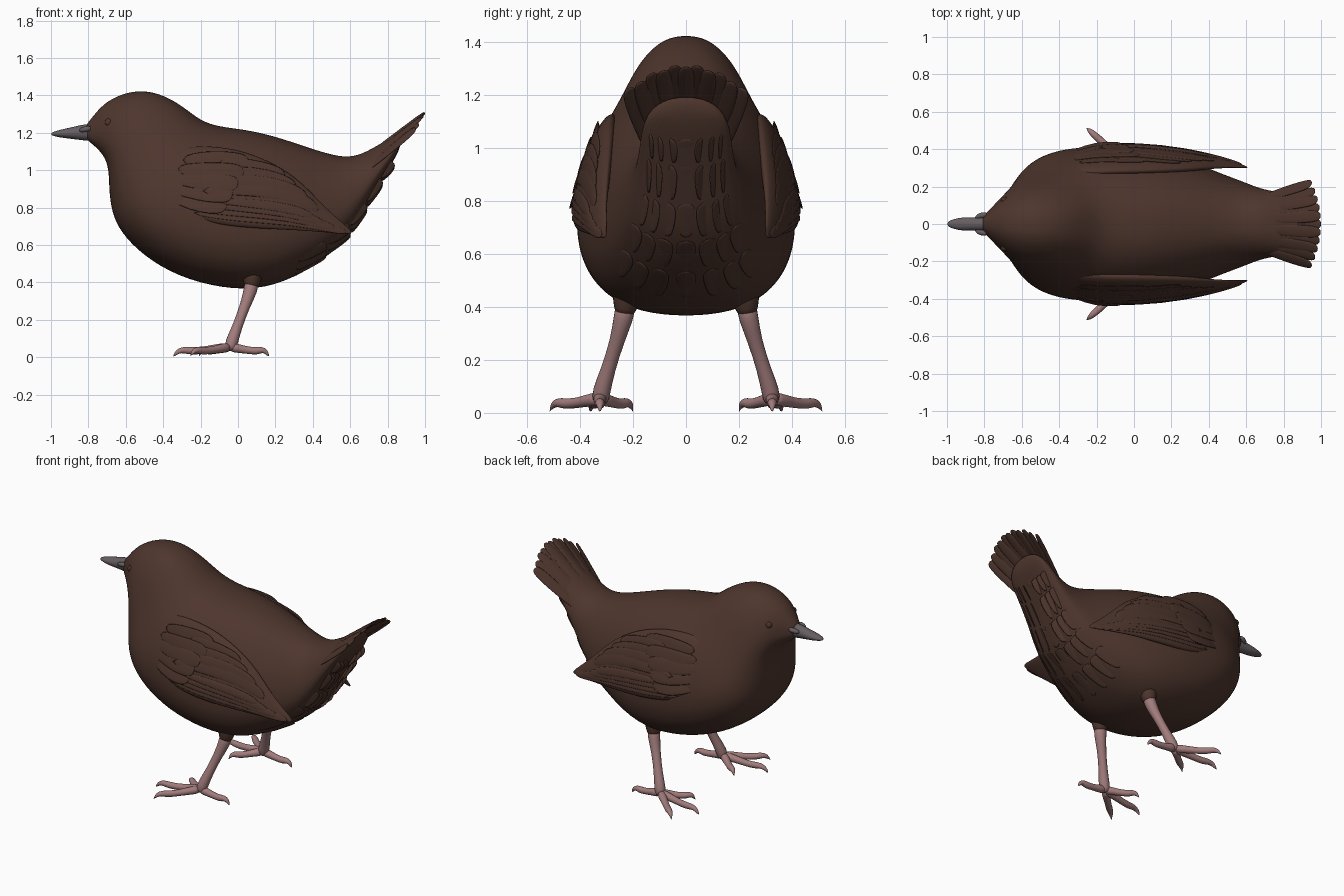
import bpy, bmesh, math
from mathutils import Vector as V

cube = bpy.data.objects.get("Cube")
if cube:
    bpy.data.objects.remove(cube)


def material(name, *rgb):
    m = bpy.data.materials.new(name)
    m.use_nodes = True
    m.diffuse_color = (*rgb, 1)
    bsdf = m.node_tree.nodes["Principled BSDF"]
    bsdf.inputs["Base Color"].default_value = (*rgb, 1)
    bsdf.inputs["Roughness"].default_value = 0.8
    return m


brown = material("dark brown plumage", 0.075, 0.036, 0.026)
grey = material("grey beak", 0.13, 0.11, 0.12)
pink = material("dusky pink skin", 0.36, 0.2, 0.2)


def section_point(ring, angle, pear=0.0, power=1.0):
    """Point on an oval section (centre, across, up).
    pear narrows its top, and a power under 1 squares it."""
    centre, across, up = ring
    c, s = (math.copysign(abs(f(angle)) ** power, f(angle)) for f in (math.cos, math.sin))
    return centre + across * c * (1 - pear * s) + up * s


def part(name, lofts, mat, sides=10, levels=1, **section):
    """One object made from capped lofts through cross-sections."""
    bm = bmesh.new()
    for rings in lofts:
        loops = [[bm.verts.new(section_point(r, math.tau * k / sides, **section))
                  for k in range(sides)] for r in rings]
        for a, b in zip(loops, loops[1:]):
            for k in range(sides):
                n = (k + 1) % sides
                bm.faces.new((a[k], a[n], b[n], b[k]))
        bm.faces.new(loops[0][::-1])
        bm.faces.new(loops[-1])
    bmesh.ops.recalc_face_normals(bm, faces=bm.faces)
    mesh = bpy.data.meshes.new(name)
    bm.to_mesh(mesh)
    bm.free()
    mesh.materials.append(mat)
    mesh.polygons.foreach_set("use_smooth", [True] * len(mesh.polygons))
    obj = bpy.data.objects.new(name, mesh)
    bpy.context.collection.objects.link(obj)
    sub = obj.modifiers.new("Smooth", "SUBSURF")
    sub.levels = sub.render_levels = levels


def upright(x0, z0, x1, z1, width):
    """Section spanning a top point and a bottom point in the side profile."""
    top, low = V((x0, 0, z0)), V((x1, 0, z1))
    return (top + low) / 2, V((0, width, 0)), (top - low) / 2


def tube(points, radii):
    rings = []
    pts = [V(p) for p in points]
    for i, p in enumerate(pts):
        d = (pts[min(i + 1, len(pts) - 1)] - pts[max(i - 1, 0)]).normalized()
        ref = V((0, 0, 1)) if abs(d.z) < 0.8 else V((1, 0, 0))
        u = d.cross(ref).normalized()
        rings.append((p, u * radii[i], u.cross(d) * radii[i]))
    return rings


def feather(path, width, normal, thick=0.008):
    """Flat blade with a rounded tip, along path(0) to path(1)."""
    normal = V(normal).normalized()
    side = (path(1) - path(0)).cross(normal).normalized()
    shape = ((0, 0.5), (0.3, 0.85), (0.65, 1), (0.9, 0.95), (0.98, 0.65), (1, 0.2))
    return [(path(t), side * width * w, normal * thick * (0.3 + 0.7 * w))
            for t, w in shape]


def straight(base, tip):
    return lambda t: V(base).lerp(V(tip), t)


# Body: tilted sections from the face to the base of the tail
plump = {"pear": 0.2, "power": 0.86}
profile = [
    (-.82, 1.235, -.81, 1.165, .035), (-.785, 1.275, -.78, 1.14, .065),
    (-.735, 1.34, -.74, 1.105, .11), (-.66, 1.395, -.705, 1.055, .16),
    (-.54, 1.431, -.69, .985, .206), (-.42, 1.415, -.69, .90, .242),
    (-.30, 1.35, -.68, .80, .285), (-.20, 1.265, -.65, .70, .345),
    (-.10, 1.235, -.55, .575, .39), (.02, 1.222, -.37, .45, .405),
    (.15, 1.197, -.15, .377, .40), (.28, 1.157, .09, .352, .37),
    (.40, 1.115, .30, .42, .315), (.50, 1.085, .47, .53, .258),
    (.58, 1.07, .60, .645, .218), (.66, 1.085, .68, .785, .185),
    (.74, 1.13, .76, .93, .17), (.82, 1.175, .82, 1.03, .16),
    (.88, 1.205, .87, 1.12, .12)]
body = [upright(*row) for row in profile]
part("body", [body], brown, sides=28, levels=2, **plump)

# Overlapping small feathers under the rump and tail
coverts = []
for i in range(12, 17):
    for j in range(-3, 4):
        angle = -math.pi / 2 + j * 0.26
        base, tip = (section_point(body[n], angle, **plump) for n in (i, i + 1))
        out = (base - body[i][0]).normalized()
        coverts.append(feather(straight(base - out * .014, tip - out * .002), .045, out, .006))
part("undertail_feathers", coverts, brown, sides=6)

# Tail: arched fan of long feathers, centre ones highest
fan = []
for i in range(-5, 6):
    t = i / 5
    drop = t * t
    lift = 0.008 * (i % 2)
    fan.append(feather(straight((.66, t * .13, 1.06 - drop * .08),
                                (1.0 - drop * .05, t * .218, 1.305 - drop * .09 + lift)),
                       .038, (-.6, t * .6, .8)))
part("tail_feathers", fan, brown, sides=8)

# Beak, with a nostril swelling at each side of its base
beak = [upright(x, hi, x, lo, w) for x, hi, lo, w in (
    (-1.0, 1.2, 1.187, .01), (-.97, 1.212, 1.178, .026), (-.92, 1.224, 1.17, .037),
    (-.87, 1.235, 1.164, .035), (-.82, 1.248, 1.158, .04), (-.76, 1.25, 1.15, .045))]
part("beak", [beak], grey, sides=14)
part("nostrils", [tube([(-.85, s * .03, 1.21), (-.82, s * .048, 1.22),
                        (-.78, s * .05, 1.225)], (.01, .018, .013))
                  for s in (-1, 1)], grey)

for side, s in (("left", -1), ("right", 1)):
    # Eye: a low bump in the plumage
    part(side + "_eye", [tube([(-.69, s * y, 1.255) for y in (.11, .138, .145)],
                              (.028, .022, .01))], brown)

    # Folded wing: shell leaning inward at the top, free of the body at its tip
    wing = []
    for x, hi, lo, y, thick in (
            (-.52, 1.05, 1.0, .24, .015), (-.4, 1.11, .82, .30, .04),
            (-.2, 1.14, .72, .343, .055), (0, 1.12, .69, .347, .056),
            (.2, 1.04, .68, .343, .048), (.34, .94, .675, .337, .035),
            (.44, .83, .668, .33, .022), (.53, .745, .662, .318, .014),
            (.61, .675, .657, .302, .004)):
        half = (hi - lo) / 2
        wing.append((V((x, s * y, (hi + lo) / 2)), V((0, s * thick, 0)),
                     V((0, -s * half * .3, half))))
    part(side + "_wing", [wing], brown, sides=16, levels=2)

    def on_wing(x, h):
        """Outer wing surface at x, with h from -1 at its lower edge to 1."""
        i = max(k for k in range(len(wing) - 1) if wing[k][0].x <= x)
        a, b = wing[i], wing[i + 1]
        t = (x - a[0].x) / (b[0].x - a[0].x)
        centre, across, up = (p.lerp(q, t) for p, q in zip(a, b))
        return centre + up * h + across * math.sqrt(1 - h * h)

    def quill(x0, h0, x1, h1, width):
        return feather(lambda t: on_wing(x0 + (x1 - x0) * t, h0 + (h1 - h0) * t),
                       width, (.1, s, .3), .006)

    # Flight feathers, then inner feathers, then coverts, laid over the wing
    quills = [quill(-.25 + i * .04, -.85 + i * .15, .58 - i * .06, -.5 + i * .1, .03)
              for i in range(4)]
    quills += [quill(-.2 + i * .03, -.2 + i * .25, .43 - i * .06, .4 + i * .12, .045)
               for i in range(4)]
    quills += [quill(-.42 + i * .03, -.6 + i * .3, -.06 + i * .03, -.5 + i * .3, .055)
               for i in range(5)]
    part(side + "_wing_feathers", quills, brown, sides=8)

    # Leg, with a feathered cuff where it meets the belly
    part(side + "_thigh", [tube([(.08, s * .21, .55), (.078, s * .222, .44),
                                 (.073, s * .23, .39), (.07, s * .232, .37)],
                                (.075, .06, .044, .036))], brown)
    part(side + "_leg", [tube([(.075, s * .225, .42), (.07, s * .235, .36),
                               (.035, s * .26, .27), (-.005, s * .295, .16),
                               (-.035, s * .32, .08), (-.045, s * .325, .03)],
                              (.042, .04, .028, .028, .037, .032))], pink)

    # Three front toes and one hind toe, each ending in a hooked claw
    toes = []
    ankle = V((-.045, s * .325, 0))
    for x, y in ((-.255, .515), (-.345, .36), (-.21, .2), (.165, .325)):
        tip = V((x, s * y, 0))
        path = [ankle.lerp(tip, t) for t in (0, .25, .5, .7, .82, .93, 1)]
        for p, z in zip(path, (.055, .046, .036, .034, .04, .032, .004)):
            p.z = z
        toes.append(tube(path, (.03, .024, .02, .022, .018, .014, .004)))
    part(side + "_toes", toes, pink)
